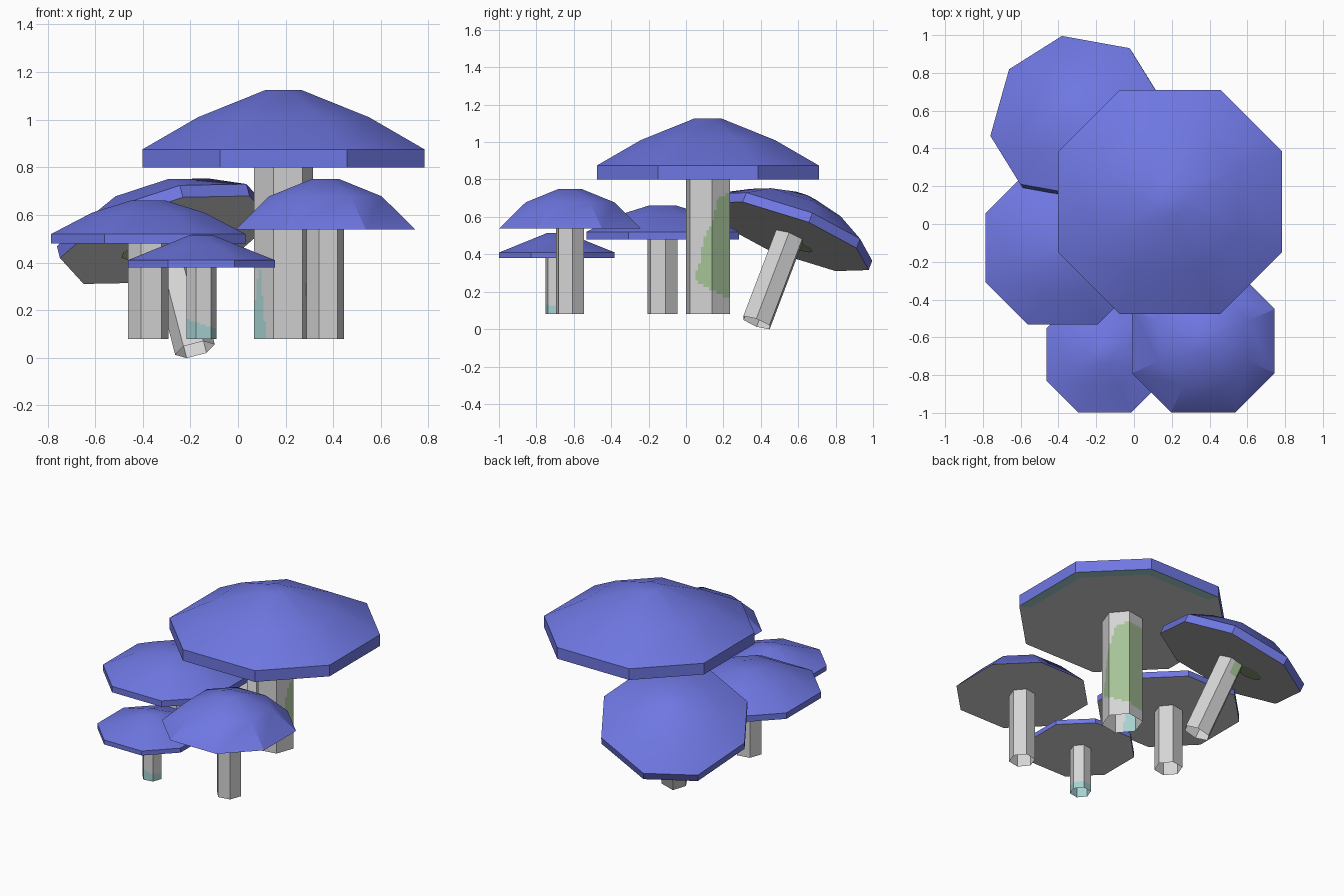
import bpy, bmesh, math
from mathutils import Vector, Matrix

if "Cube" in bpy.data.objects:
    bpy.data.objects.remove(bpy.data.objects["Cube"])


def material(name, rgb):
    m = bpy.data.materials.new(name)
    m.diffuse_color = (*rgb, 1)
    m.use_nodes = True
    m.node_tree.nodes["Principled BSDF"].inputs["Base Color"].default_value = m.diffuse_color
    return m


BLUE = material("cap_blue", (0.158, 0.185, 0.76))
PALE = material("pale_grey", (0.66, 0.66, 0.66))
GREEN = material("moss_green", (0.38, 0.54, 0.31))
TEAL = material("lichen_teal", (0.38, 0.63, 0.63))


def finish(bm, name, mats, frame, recalc=True):
    if recalc:
        bmesh.ops.recalc_face_normals(bm, faces=bm.faces)
    me = bpy.data.meshes.new(name)
    bm.to_mesh(me)
    bm.free()
    for m in mats:
        me.materials.append(m)
    for p in me.polygons:
        p.use_smooth = True
    me.set_sharp_from_angle(angle=math.radians(30))
    ob = bpy.data.objects.new(name, me)
    ob.matrix_world = frame
    bpy.context.collection.objects.link(ob)


def bridge(bm, lo, hi):
    n = len(lo)
    return [bm.faces.new((lo[i], lo[(i + 1) % n], hi[(i + 1) % n], hi[i])) for i in range(n)]


def octagon(bm, a, z):
    b = a * 0.45
    pts = [(a, -b), (a, b), (b, a), (-b, a), (-a, b), (-a, -b), (-b, -a), (b, -a)]
    return [bm.verts.new((x, y, z)) for x, y in pts]


def cap(name, frame, profile, band=False):
    """Octagonal dome from (half width, height) rings, with a flat pale underside."""
    bm = bmesh.new()
    rings = [octagon(bm, a, z) for a, z in profile]
    for lo, hi in zip(rings, rings[1:]):
        bridge(bm, lo, hi)
    bm.faces.new(rings[-1])
    a, z = profile[0]
    inner = octagon(bm, a * 0.89, z)
    for f in bridge(bm, inner, rings[0]):
        c = f.calc_center_median()
        f.material_index = 2 if band and c.x + c.y > 0.1 else 1
    bm.faces.new(inner).material_index = 1
    finish(bm, name, [BLUE, PALE, TEAL], frame)


def stem(name, frame, radius, z0, z1, rule=None, turn=10):
    """Open six-sided tube; a rule(angle, z) picks the painted patches."""
    bm = bmesh.new()
    split, rows = (8, 40) if rule else (1, 1)
    corners = [Vector((math.cos(t), math.sin(t), 0)) * radius
               for t in (math.radians(turn + 60 * k) for k in range(6))]
    rings = []
    for r in range(rows + 1):
        z = Vector((0, 0, z0 + (z1 - z0) * r / rows))
        rings.append([bm.verts.new(corners[k].lerp(corners[(k + 1) % 6], s / split) + z)
                      for k in range(6) for s in range(split)])
    for lo, hi in zip(rings, rings[1:]):
        for f in bridge(bm, lo, hi):
            if rule:
                c = f.calc_center_median()
                f.material_index = rule(math.degrees(math.atan2(c.y, c.x)) % 360, c.z)
    finish(bm, name, [PALE, GREEN, TEAL], frame, recalc=False)


# Left edge of the moss on the large stem: (height, angle)
MOSS_EDGE = [(0.16, 75), (0.20, 17), (0.26, -33), (0.31, -33), (0.36, -22),
             (0.48, -12), (0.56, 10), (0.70, 30), (0.73, 75)]


def large_patches(ang, z):
    a = (ang + 90) % 360 - 90
    for (z0, a0), (z1, a1) in zip(MOSS_EDGE, MOSS_EDGE[1:]):
        if z0 <= z < z1 and a0 + (a1 - a0) * (z - z0) / (z1 - z0) < a < 145:
            return 1
    return 2 if abs(ang - 205) < 24 * (1 - (z - 0.08) / 0.32) else 0


def small_patches(ang, z):
    top = 0.17 - 0.05 * (ang - 170) / 180 if 170 < ang < 350 else 0.125
    return 2 if z < top else 0


def leaning_patches(ang, z):
    return 1 if 95 < ang < 200 and z > -0.09 else 0


# Upright mushrooms: name, x, y, cap rings, stem radius, patch rule
upright = [
    ("large", 0.191, 0.117, [(0.593, 0.80), (0.593, 0.875), (0.36, 1.01), (0.075, 1.125)], 0.125, large_patches),
    ("left", -0.377, -0.125, [(0.408, 0.48), (0.408, 0.52), (0.235, 0.61), (0.075, 0.66)], 0.086, None),
    ("small", -0.154, -0.69, [(0.309, 0.38), (0.309, 0.41), (0.165, 0.468), (0.05, 0.515)], 0.064, small_patches),
    ("right", 0.367, -0.62, [(0.378, 0.538), (0.237, 0.678), (0.06, 0.75)], 0.08, None),
]
for name, x, y, rings, radius, rule in upright:
    frame = Matrix.Translation((x, y, 0))
    cap(name + "_cap", frame, rings, band=name == "large")
    stem(name + "_stem", frame, radius, 0.08, rings[0][1], rule)

# Leaning mushroom at the back left, origin at the cap underside
axis = Vector((-0.235, 0.345, 0.907)).normalized()
lean = (Matrix.Translation((-0.30, 0.552, 0.495))
        @ Vector((0, 0, 1)).rotation_difference(axis).to_matrix().to_4x4())
spun = lean @ Matrix.Rotation(math.radians(-13), 4, 'Z')
cap("leaning_cap", spun, [(0.425, 0), (0.425, 0.055), (0.26, 0.16), (0.07, 0.23)])
stem("leaning_stem", spun, 0.086, -0.507, 0, leaning_patches)

# Moss patch under the leaning cap
bm = bmesh.new()
bmesh.ops.create_circle(bm, cap_ends=True, segments=9, radius=0.085)
bmesh.ops.reverse_faces(bm, faces=bm.faces)
finish(bm, "moss_patch", [GREEN], lean @ Matrix.Translation((-0.115, 0.055, -0.004)), recalc=False)
